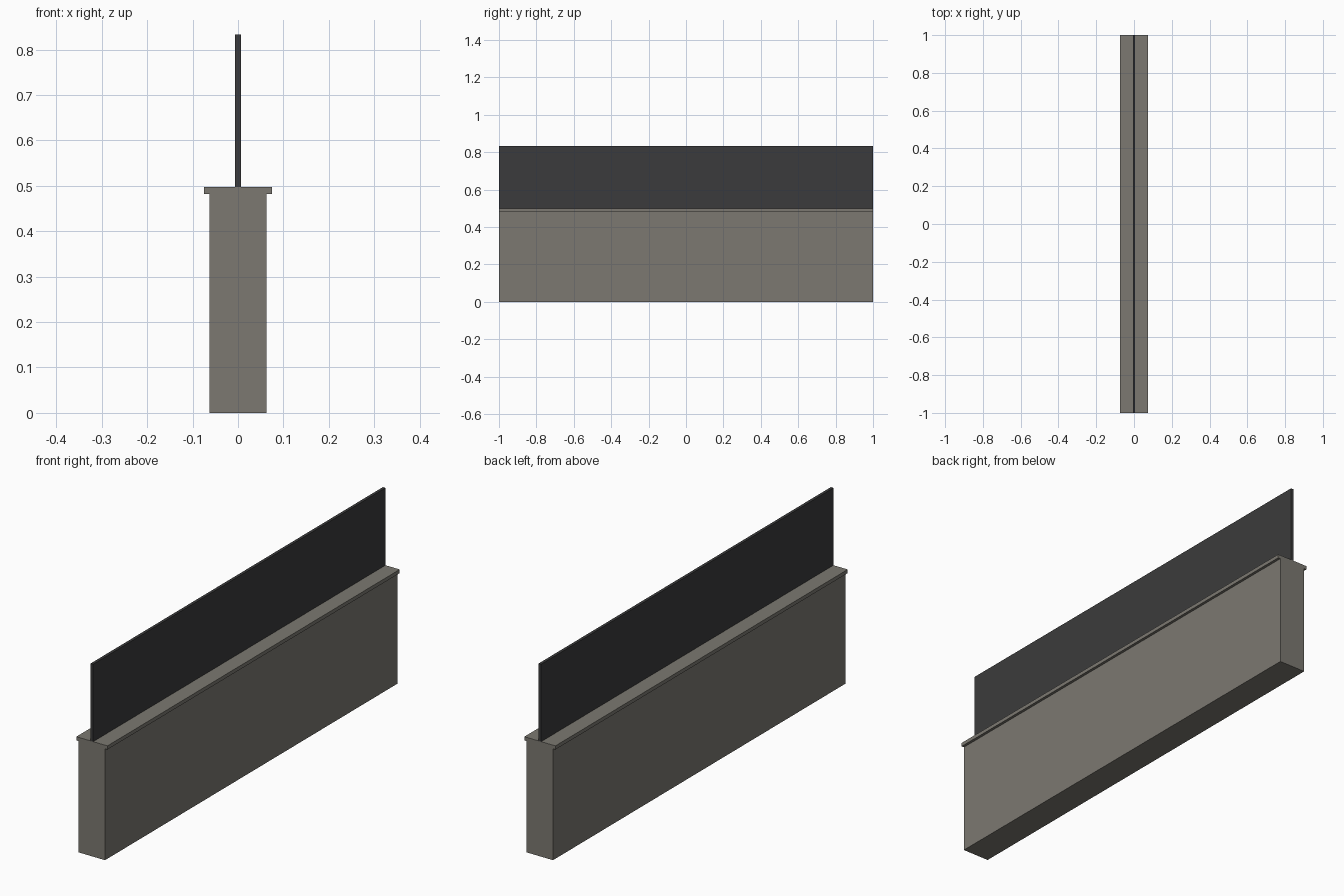
import bpy

if "Cube" in bpy.data.objects:
    bpy.data.objects.remove(bpy.data.objects["Cube"])

def material(name, rgb):
    m = bpy.data.materials.new(name)
    m.diffuse_color = (*rgb, 1)
    m.use_nodes = True
    m.node_tree.nodes["Principled BSDF"].inputs["Base Color"].default_value = m.diffuse_color
    return m

stone = material("warm grey stone", (0.2, 0.19, 0.165))
dark = material("dark charcoal panel", (0.044, 0.044, 0.045))

def box(name, width, z0, z1, mat, length=2.0):
    """Box centred on x and y, spanning z0 to z1."""
    bpy.ops.mesh.primitive_cube_add(size=1, location=(0, 0, (z0 + z1) / 2))
    ob = bpy.context.object
    ob.name = name
    ob.scale = (width, length, z1 - z0)
    bpy.ops.object.transform_apply(location=False, rotation=False, scale=True)
    ob.data.materials.append(mat)
    return ob

# Low wall
box("wall_base", 0.126, 0.0, 0.482, stone)
# Overhanging coping slab
box("wall_coping", 0.149, 0.482, 0.498, stone)
# Thin upright screen along the middle
box("screen_panel", 0.0125, 0.498, 0.833, dark)
